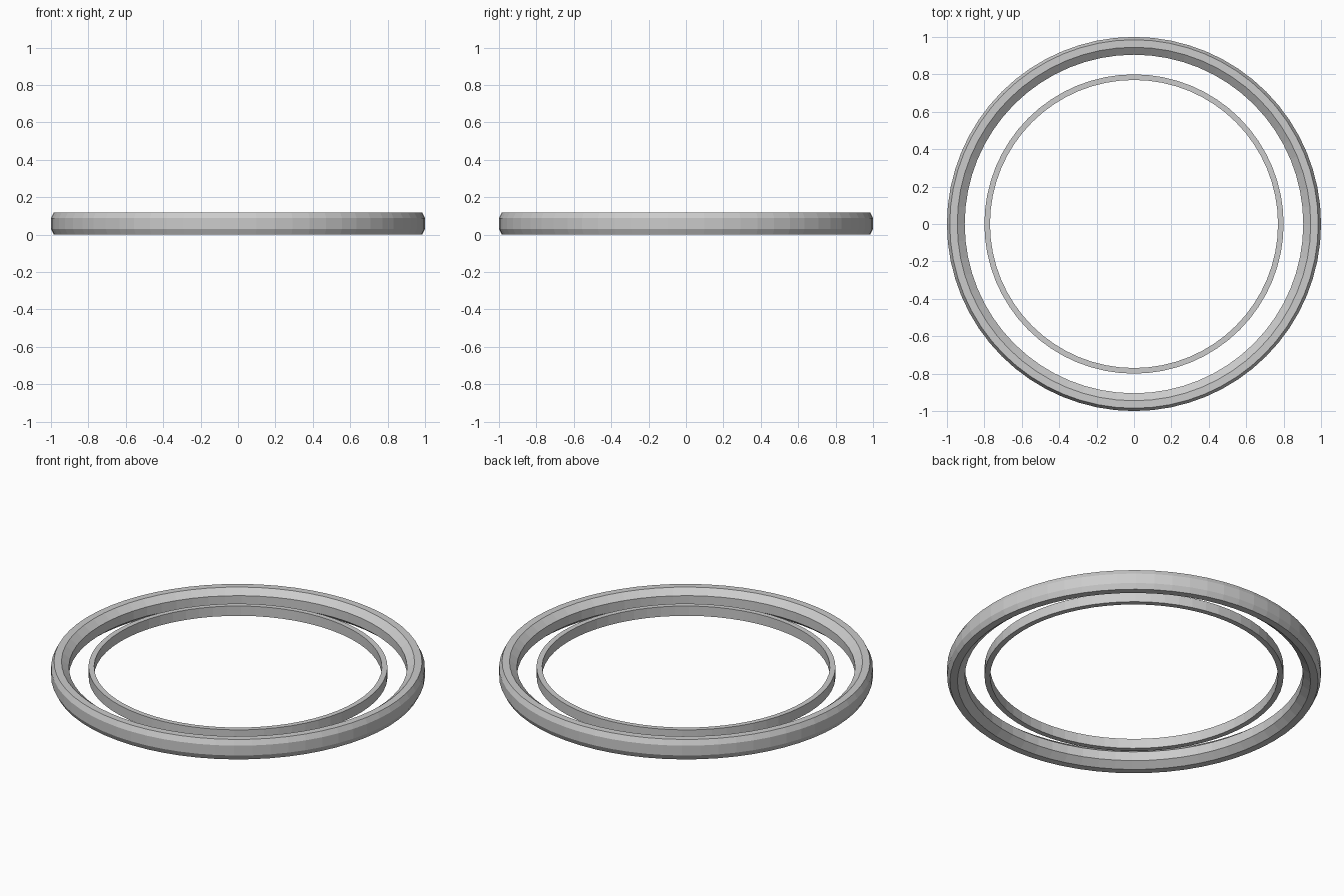
import bpy, bmesh, math

if "Cube" in bpy.data.objects:
    bpy.data.objects.remove(bpy.data.objects["Cube"])

SEGMENTS = 64


def lathe(name, profile):
    """Sweep a closed (radius, z) profile around the z axis."""
    bm = bmesh.new()
    rings = []
    for i in range(SEGMENTS):
        a = 2 * math.pi * i / SEGMENTS
        rings.append([bm.verts.new((r * math.cos(a), r * math.sin(a), z))
                      for r, z in profile])
    n = len(profile)
    for i in range(SEGMENTS):
        a, b = rings[i], rings[(i + 1) % SEGMENTS]
        for j in range(n):
            k = (j + 1) % n
            bm.faces.new((a[j], b[j], b[k], a[k]))
    bmesh.ops.recalc_face_normals(bm, faces=bm.faces)
    mesh = bpy.data.meshes.new(name)
    bm.to_mesh(mesh)
    bm.free()
    obj = bpy.data.objects.new(name, mesh)
    bpy.context.collection.objects.link(obj)
    return obj


# Outer ring: faceted section, mirrored about its mid height
H = 0.118
lower = [(0.905, 0.032), (0.945, 0.0), (0.985, 0.0), (1.0, 0.03)]
upper = [(r, H - z) for r, z in reversed(lower)]
lathe("outer_ring", lower + upper)

# Inner ring: thin rectangular band floating at mid height
lathe("inner_ring", [(0.77, 0.03), (0.80, 0.03), (0.80, 0.088), (0.77, 0.088)])
